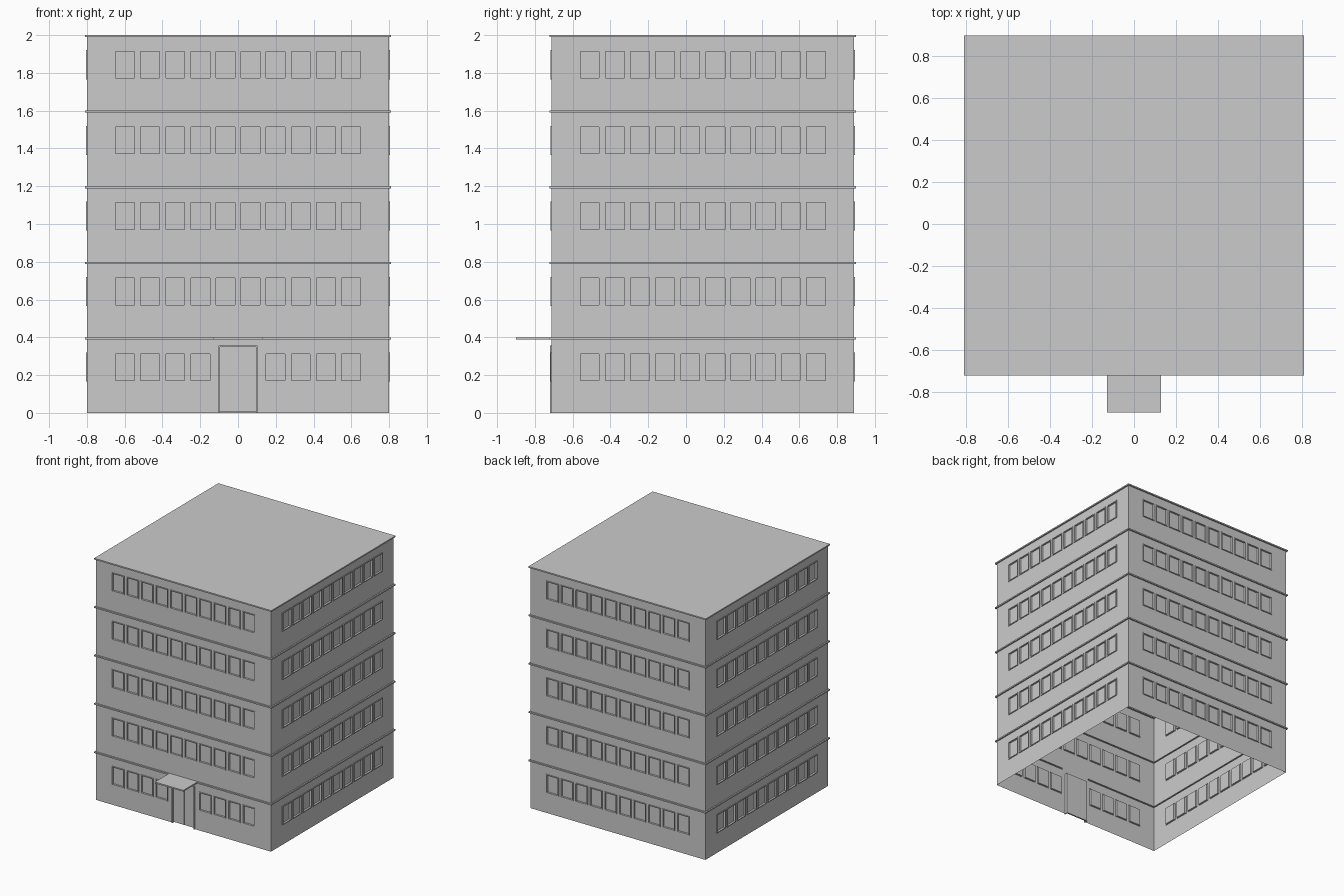
import bpy, bmesh
from mathutils import Matrix, Vector
from math import pi

if "Cube" in bpy.data.objects:
    bpy.data.objects.remove(bpy.data.objects["Cube"])

CY = 0.089          # centre of the block in y
W, L = 0.80, 0.811  # half widths of wall and ledge
H, T = 0.40, 0.011  # storey height, ledge thickness
PITCH, HW = 0.133, 0.057
Z0, Z1 = 0.165, 0.32
CENTRES = [(i - 4.5) * PITCH for i in range(10)]
DOOR_W, DOOR_H = 0.104, 0.358


def finish(bm, name):
    bmesh.ops.remove_doubles(bm, verts=bm.verts, dist=1e-5)
    me = bpy.data.meshes.new(name)
    bm.to_mesh(me)
    bm.free()
    ob = bpy.data.objects.new(name, me)
    bpy.context.collection.objects.link(ob)
    return ob


def face(bm, pts):
    return bm.faces.new([bm.verts.new(p) for p in pts])


def loft(bm, loops, cap=True):
    for a, b in zip(loops, loops[1:]):
        for i in range(4):
            j = (i + 1) % 4
            face(bm, [a[i], a[j], b[j], b[i]])
    if cap:
        face(bm, loops[-1])


def rect(u0, u1, z0, z1, inset=0.0, out=0.0):
    # rectangle on the front wall, pushed outwards by out
    y = -W - out
    return [(u0 + inset, y, z0 + inset), (u1 - inset, y, z0 + inset),
            (u1 - inset, y, z1 - inset), (u0 + inset, y, z1 - inset)]


def storey(bm, base, door):
    # wall sheet of one storey with framed, recessed windows
    centres = [c for c in CENTRES if not door or abs(c) > 0.1]
    us = [-W, W] + [c + s * HW for c in centres for s in (-1, 1)]
    zs = [0, Z0, Z1, H - T]
    if door:
        us += [-DOOR_W, DOOR_W]
        zs.append(DOOR_H)
    us.sort()
    zs.sort()
    for u0, u1 in zip(us, us[1:]):
        mid = (u0 + u1) / 2
        for z0, z1 in zip(zs, zs[1:]):
            if door and abs(mid) < 0.05 and z1 <= DOOR_H:
                continue
            r = (u0, u1, base + z0, base + z1)
            if z0 == Z0 and any(abs(mid - c) < 0.01 for c in centres):
                loft(bm, [rect(*r), rect(*r, 0, 0.006), rect(*r, 0.007, 0.006),
                          rect(*r, 0.007, -0.010)])
            else:
                face(bm, rect(*r))


def box(name, x0, x1, y0, y1, z0, z1):
    bm = bmesh.new()
    m = Matrix.Translation(((x0 + x1) / 2, (y0 + y1) / 2, (z0 + z1) / 2))
    m = m @ Matrix.Diagonal((x1 - x0, y1 - y0, z1 - z0, 1))
    bmesh.ops.create_cube(bm, size=1, matrix=m)
    return finish(bm, name)


# four walls
for k, side in enumerate(("front", "right", "back", "left")):
    bm = bmesh.new()
    for n in range(5):
        storey(bm, n * H, k == 0 and n == 0)
    bm.transform(Matrix.Translation((0, CY, 0)) @ Matrix.Rotation(k * pi / 2, 4, 'Z'))
    finish(bm, side + "_wall")


# floor ledges, hollow on the inside, and the roof
def square(h, z):
    return [(-h, CY - h, z), (h, CY - h, z), (h, CY + h, z), (-h, CY + h, z)]


for n in range(1, 6):
    z = n * H
    bm = bmesh.new()
    loops = [square(W, z - T), square(L, z - T), square(L, z)]
    if n < 5:
        loft(bm, loops + [square(W, z)], cap=False)
    else:
        loft(bm, loops)
    finish(bm, "floor_ledge" if n < 5 else "roof")

# door frame, two leaves and canopy
F = CY - W
for s, side in ((-1, "left"), (1, "right")):
    a, b = sorted((s * (DOOR_W - 0.008), s * DOOR_W))
    box(side + "_door_jamb", a, b, F - 0.009, F + 0.02, 0, DOOR_H)
    a, b = sorted((s * 0.001, s * (DOOR_W - 0.008)))
    box(side + "_door_leaf", a, b, F + 0.008, F + 0.02, 0.004, DOOR_H - 0.008)
box("door_head", -DOOR_W + 0.008, DOOR_W - 0.008, F - 0.009, F + 0.02, DOOR_H - 0.008, DOOR_H)
box("canopy", -0.13, 0.13, -0.90, F, H - T, H)
